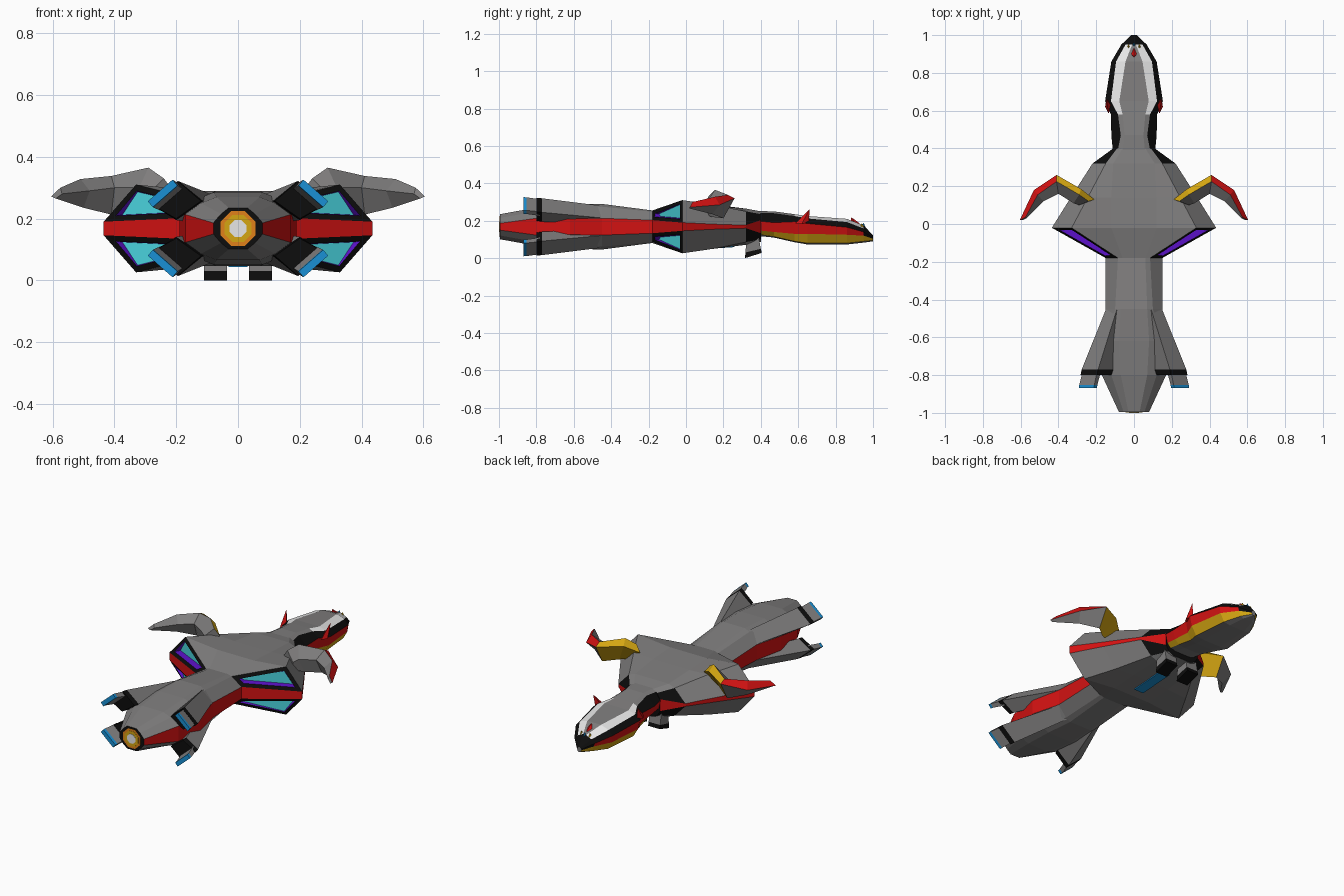
import bpy, bmesh
from mathutils import Vector

if "Cube" in bpy.data.objects:
    bpy.data.objects.remove(bpy.data.objects["Cube"])

COLOURS = {
    "grey": (0.21, 0.205, 0.205), "black": (0.004, 0.004, 0.004),
    "red": (0.65, 0.006, 0.006), "yellow": (0.66, 0.38, 0.006),
    "white": (0.8, 0.8, 0.8), "cyan": (0.07, 0.68, 0.76),
    "purple": (0.11, 0.006, 0.6), "blue": (0.01, 0.28, 0.66),
    "orange": (0.75, 0.22, 0.01),
}
NAMES = list(COLOURS)
MATS = []
for n, c in COLOURS.items():
    m = bpy.data.materials.new(n)
    m.diffuse_color = (*c, 1)
    m.use_nodes = True
    m.node_tree.nodes["Principled BSDF"].inputs["Base Color"].default_value = m.diffuse_color
    MATS.append(m)
MID = 0.168  # height of the ship's horizontal symmetry plane


def finish(bm, name):
    me = bpy.data.meshes.new(name)
    bm.to_mesh(me)
    bm.free()
    for m in MATS:
        me.materials.append(m)
    ob = bpy.data.objects.new(name, me)
    bpy.context.collection.objects.link(ob)
    return ob


def loft(name, rings, rule, caps=("grey", "grey"), sx=1, flip=False, detail=None):
    """Skin equal-length rings; rule(segment, strip) gives the colour."""
    bm = bmesh.new()
    vs = [[bm.verts.new((x * sx, y, 2 * MID - z if flip else z)) for x, y, z in r]
          for r in rings]
    n = len(rings[0])
    tagged = {}
    for s in range(len(rings) - 1):
        for i in range(n):
            j = (i + 1) % n
            f = bm.faces.new((vs[s][i], vs[s][j], vs[s + 1][j], vs[s + 1][i]))
            f.material_index = NAMES.index(rule(s, i))
            tagged[(s, i)] = f
    for r, c in ((vs[0], caps[0]), (vs[-1], caps[1])):
        bm.faces.new(r).material_index = NAMES.index(c)
    bmesh.ops.recalc_face_normals(bm, faces=bm.faces[:])
    if detail:
        detail(bm, tagged)
    return finish(bm, name)


def ring(y, half):
    """Close a right-hand half section, listed top to bottom."""
    return [(x, y, z) for x, z in half] + [(-x, y, z) for x, z in reversed(half)]


def strip(i):
    """Same number for left and right strips of a 12-sided section; -1 is the top."""
    return -1 if i == 11 else i if i <= 5 else 10 - i


# Hull: y, top edge x z, shoulder x z, side x, half height of side band
HULL = [(-0.995, .03, .235, .055, .215, .08, .018),
        (-0.80, .07, .27, .12, .25, .17, .045),
        (-0.62, .08, .285, .14, .26, .19, .042),
        (-0.45, .07, .29, .10, .275, .15, .045),
        (-0.18, .06, .255, .085, .248, .15, .035),
        (-0.02, .12, .29, .33, .31, .435, .022),
        (0.14, .12, .28, .245, .287, .335, .014),
        (0.32, .11, .265, .15, .25, .22, .008),
        (0.40, .06, .25, .09, .235, .11, .035)]


def hull_ring(y, ax, az, bx, bz, w, h):
    top = [(ax, az), (bx, bz), (w, MID + h)]
    return ring(y, top + [(x, 2 * MID - z) for x, z in reversed(top)])


def hull_rule(s, i):
    k = strip(i)
    if k == 2:
        return "red"
    if k in (1, 3) and s in (4, 7):
        return "black"
    return "grey"


def intakes(bm, tagged):
    # Four framed recesses: black rim, purple ledge, upright cyan panel
    for i in (1, 3, 7, 9):
        f = tagged[(4, i)]
        bmesh.ops.inset_individual(bm, faces=[f], thickness=0.02, use_even_offset=True)
        r = bmesh.ops.inset_individual(bm, faces=[f], thickness=0.003, use_even_offset=True)
        for g in r["faces"]:
            g.material_index = NAMES.index("purple")
        f.normal_update()
        h = Vector((f.normal.x, f.normal.y, 0)).normalized()
        low = min(h.dot(v.co) for v in f.verts)
        for v in f.verts:
            v.co -= h * (h.dot(v.co) - low + 0.004)
        f.material_index = NAMES.index("cyan")


loft("hull", [hull_ring(*r) for r in HULL], hull_rule, ("black", "black"), detail=intakes)

# Tail thruster: stacked thin eight-sided discs
for k, (rad, col) in enumerate(((.056, "orange"), (.044, "yellow"), (.027, "white"))):
    def disc(y):
        o = [(.41, 1), (1, .41), (1, -.41), (.41, -1)]
        return ring(y, [(rad * a, MID + rad * b) for a, b in o])
    loft("thruster_" + col, [disc(-0.99), disc(-0.9965 - 0.00175 * k)],
         lambda s, i: col, (col, col))

# Head and neck: y, then six half-section points from top to bottom
HEAD = [(.37, .06, .252, .09, .24, .11, .20, .10, .15, .08, .13, .05, .12),
        (.47, .05, .25, .07, .24, .12, .19, .105, .14, .08, .115, .04, .11),
        (.58, .06, .235, .085, .225, .122, .195, .11, .13, .09, .09, .05, .085),
        (.65, .078, .225, .122, .212, .153, .185, .14, .13, .11, .08, .06, .073),
        (.86, .045, .21, .095, .193, .12, .165, .115, .125, .09, .08, .05, .073),
        (.95, .01, .175, .045, .158, .067, .14, .06, .12, .05, .09, .03, .083),
        (1.0, .004, .122, .008, .118, .014, .11, .014, .104, .01, .095, .004, .09)]


def head_rule(s, i):
    k = strip(i)
    if k == 0:
        return "grey" if s < 2 else "black" if s == 5 else "white"
    if k == 2:
        return "black" if s == 5 else "red"
    if k == -1 and s == 5:
        return "black"
    return {1: "black", 3: "yellow"}.get(k, "grey")


loft("head", [ring(r[0], list(zip(r[1::2], r[2::2]))) for r in HEAD], head_rule)


def spike(name, x, y, z, w, length, tip, col):
    """Small four-sided spike with a base on the head and a raised tip."""
    base = [(x - w, y, z), (x, y - length / 2, z), (x + w, y, z), (x, y + length / 2, z)]
    end = [tuple(Vector(tip) + (Vector(p) - Vector((x, y, z))) * .05) for p in base]
    loft(name, [base, end], lambda s, i: col, (col, col))


spike("brow_spike", 0, .905, .185, .02, .05, (0, .885, .217), "red")
spike("nose_light", 0, .945, .165, .012, .03, (0, .95, .187), "blue")

# Belly light plate
loft("belly_plate", [[(x, y, z + d) for x, d in ((-.03, 0), (.03, 0), (.03, -.008), (-.03, -.008))]
                     for y, z in ((.04, .052), (.26, .067))],
     lambda s, i: "blue", ("blue", "blue"))

for sx, side in ((1, "right"), (-1, "left")):
    # Head spikes and nose markings
    spike("cheek_spike_" + side, sx * .135, .62, .185, .018, .07, (sx * .145, .66, .26), "red")
    spike("nose_mark_" + side, sx * .028, .935, .16, .012, .04, (sx * .028, .94, .185), "yellow")

    # Bent wing: back, top, front and bottom corner of each section
    wing = [[(.29, .10, .28), (.24, .12, .33), (.21, .13, .29), (.28, .11, .23)],
            [(.32, .11, .30), (.29, .155, .365), (.28, .185, .33), (.34, .14, .22)],
            [(.40, .16, .30), (.41, .225, .338), (.41, .26, .32), (.41, .20, .213)],
            [(.48, .12, .29), (.51, .155, .328), (.53, .18, .285), (.50, .14, .235)],
            [(.57, .03, .28), (.575, .035, .30), (.605, .02, .272), (.59, .02, .265)]]
    loft("wing_" + side, wing,
         lambda s, i: ("yellow" if s < 2 else "red") if i == 1 else
         "yellow" if i == 2 and s < 2 else "grey", sx=sx)

    # Front landing foot with black sole
    foot = [[(x, y, z) for x, y, z in ((.035, a, za), (.11, a, za), (.11, b, zb), (.035, b, zb))]
            for a, za, b, zb in ((.325, .13, .385, .13), (.318, .03, .40, .05), (.315, 0, .405, .028))]
    loft("foot_" + side, foot, lambda s, i: "black" if s else "grey", ("grey", "black"), sx=sx)

    # Upper and lower tail claws with a thin blade on each
    for flip, level in ((False, "upper"), (True, "lower")):
        claw = [[(x, y, z) for x, z in pts] for y, pts in (
            (-.45, ((.148, .215), (.09, .28), (.05, .2), (.1, .18))),
            (-.77, ((.277, .245), (.19, .32), (.11, .255), (.2, .195))),
            (-.80, ((.283, .247), (.195, .322), (.12, .257), (.2, .2))))]
        loft(f"claw_{level}_{side}", claw, lambda s, i: "black" if s else "grey",
             ("grey", "black"), sx=sx, flip=flip)
        blade = [[(x, y, z) for x, z in pts] for y, pts in (
            (-.78, ((.272, .248), (.195, .315), (.175, .293), (.252, .226))),
            (-.852, ((.29, .255), (.21, .325), (.194, .306), (.274, .236))),
            (-.868, ((.292, .256), (.212, .326), (.196, .307), (.276, .237))))]
        loft(f"blade_{level}_{side}", blade, lambda s, i: "blue" if s else "grey",
             ("grey", "blue"), sx=sx, flip=flip)
